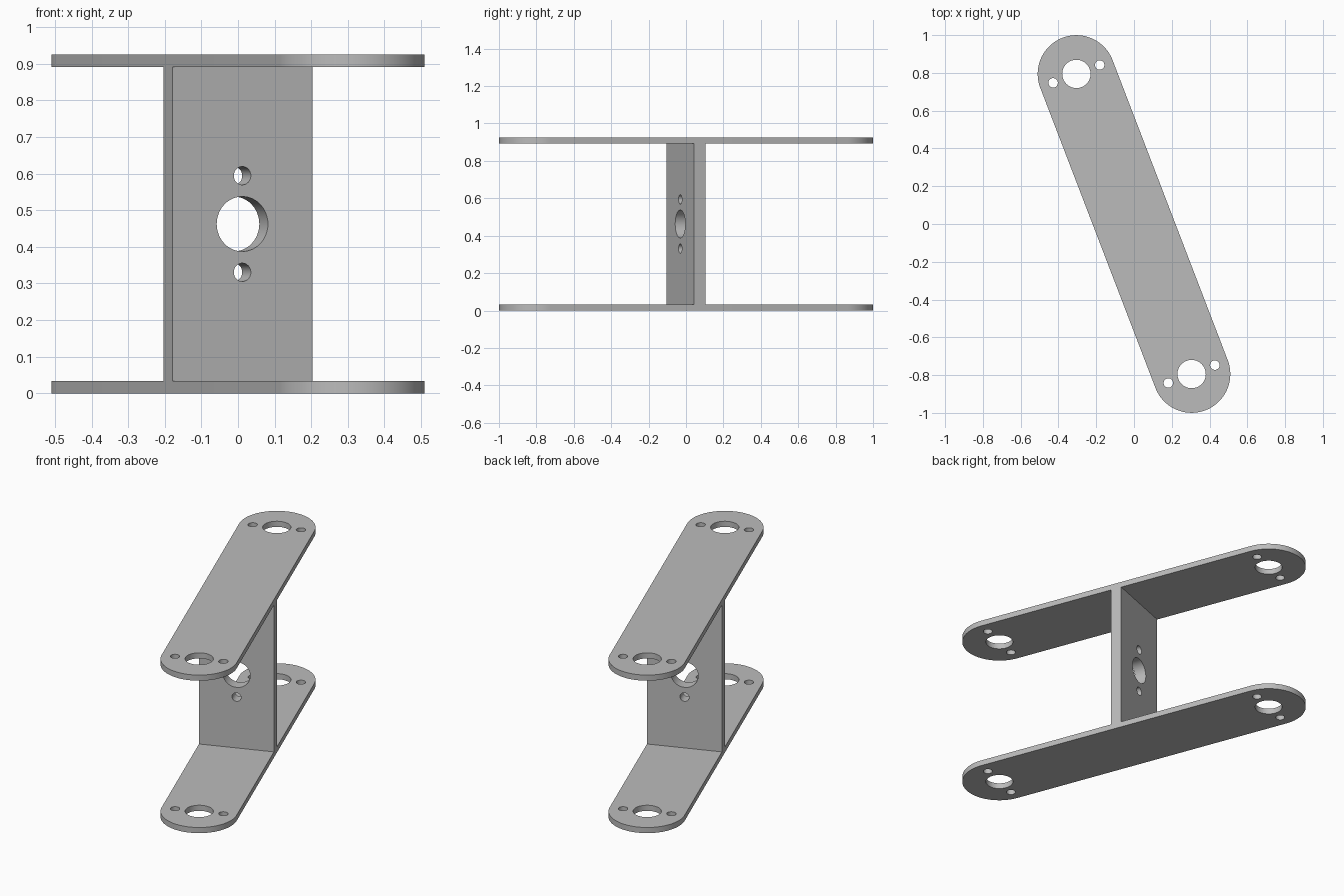
import bpy, bmesh
from math import sin, cos, pi, radians
from mathutils import Matrix

cube = bpy.data.objects.get("Cube")
if cube:
    bpy.data.objects.remove(cube, do_unlink=True)

HEIGHT = 0.925      # overall height
PLATE = 0.033       # thickness of the two arms
WEB = 0.066         # thickness of the upright
RADIUS = 0.205      # half width and rounded end of the arms
REACH = 0.851       # centre to rounded end centre
BIG, SMALL, SPREAD = 0.075, 0.025, 0.132
TURN = Matrix.Rotation(radians(21), 4, "Z")

grey = bpy.data.materials.new("plain grey")
grey.use_nodes = True
colour = (0.5, 0.5, 0.5, 1)
grey.diffuse_color = colour
grey.node_tree.nodes["Principled BSDF"].inputs["Base Color"].default_value = colour


def arc(cx, cy, r, start, sweep, steps):
    return [(cx + r * cos(start + sweep * i / steps),
             cy + r * sin(start + sweep * i / steps)) for i in range(steps + 1)]


def circle(cx, cy, r):
    return arc(cx, cy, r, 0, 2 * pi, 48)[:-1]


def slab(name, outline, holes, thickness, matrix):
    """Flat outline with holes, extruded about its middle plane."""
    bm = bmesh.new()
    for loop in [outline] + holes:
        verts = [bm.verts.new((x, y, -thickness / 2)) for x, y in loop]
        for i, v in enumerate(verts):
            bm.edges.new((verts[i - 1], v))
    bmesh.ops.triangle_fill(bm, edges=bm.edges[:], use_beauty=True, normal=(0, 0, 1))
    extruded = bmesh.ops.extrude_face_region(bm, geom=bm.faces[:], use_keep_orig=True)
    top = [g for g in extruded["geom"] if isinstance(g, bmesh.types.BMVert)]
    bmesh.ops.translate(bm, verts=top, vec=(0, 0, thickness))
    bmesh.ops.recalc_face_normals(bm, faces=bm.faces[:])
    mesh = bpy.data.meshes.new(name)
    bm.to_mesh(mesh)
    bm.free()
    mesh.materials.append(grey)
    obj = bpy.data.objects.new(name, mesh)
    obj.matrix_world = matrix
    bpy.context.collection.objects.link(obj)
    bpy.ops.object.select_all(action="DESELECT")
    obj.select_set(True)
    bpy.context.view_layer.objects.active = obj
    bpy.ops.object.shade_smooth_by_angle(angle=radians(30))


# Round-ended arms, drilled with three holes at each end
arm_outline = arc(0, REACH, RADIUS, 0, pi, 48) + arc(0, -REACH, RADIUS, pi, pi, 48)
arm_holes = []
for y in (REACH, -REACH):
    arm_holes += [circle(0, y, BIG), circle(SPREAD, y, SMALL), circle(-SPREAD, y, SMALL)]
for name, z in (("lower_arm", PLATE / 2), ("upper_arm", HEIGHT - PLATE / 2)):
    slab(name, arm_outline, arm_holes, PLATE, Matrix.Translation((0, 0, z)) @ TURN)

# Upright web between the arms, drilled with the same hole pattern stood on end
h = HEIGHT / 2 - PLATE
web_outline = [(-RADIUS, -h), (RADIUS, -h), (RADIUS, h), (-RADIUS, h)]
web_holes = [circle(0, 0, BIG), circle(0, SPREAD, SMALL), circle(0, -SPREAD, SMALL)]
slab("upright_web", web_outline, web_holes, WEB,
     Matrix.Translation((0, 0, HEIGHT / 2)) @ TURN @ Matrix.Rotation(pi / 2, 4, "X"))
